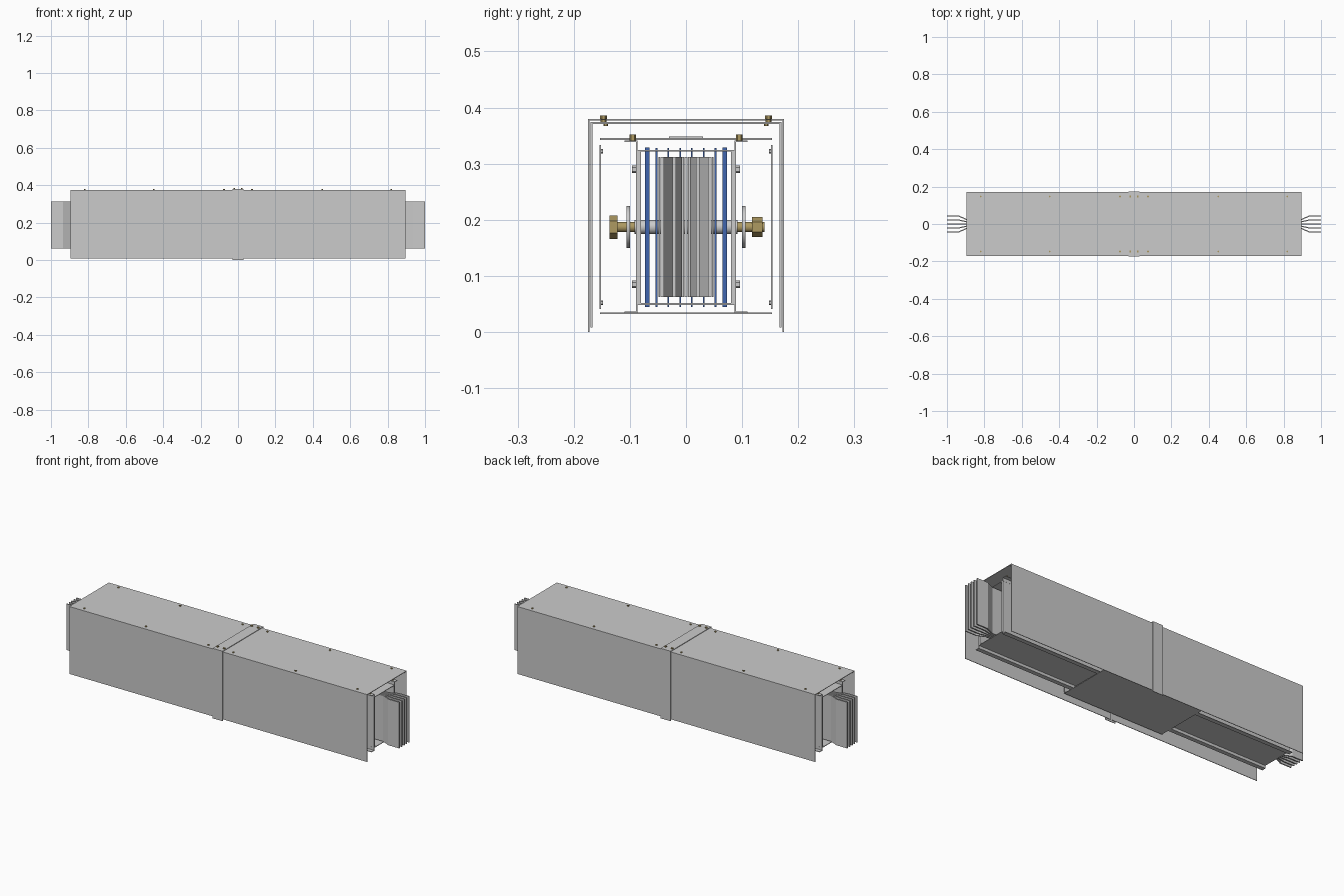
import bpy, bmesh
from math import pi
from mathutils import Matrix, Vector

if "Cube" in bpy.data.objects:
    bpy.data.objects.remove(bpy.data.objects["Cube"])


def material(name, color):
    m = bpy.data.materials.new(name)
    m.diffuse_color = color
    m.use_nodes = True
    m.node_tree.nodes["Principled BSDF"].inputs["Base Color"].default_value = m.diffuse_color
    return m


BLUE = material("insulator_blue", (0.05, 0.13, 0.42, 1))
BRASS = material("bolt_brass", (0.42, 0.32, 0.12, 1))


def finish(name, bm, mat=None):
    bmesh.ops.recalc_face_normals(bm, faces=bm.faces)
    me = bpy.data.meshes.new(name)
    bm.to_mesh(me)
    bm.free()
    ob = bpy.data.objects.new(name, me)
    bpy.context.collection.objects.link(ob)
    if mat:
        me.materials.append(mat)
    return ob


def box(name, x0, x1, y0, y1, z0, z1, mat=None):
    bm = bmesh.new()
    bmesh.ops.create_cube(bm, size=1)
    for v in bm.verts:
        v.co = Vector(((x0 + x1) / 2 + v.co.x * (x1 - x0),
                       (y0 + y1) / 2 + v.co.y * (y1 - y0),
                       (z0 + z1) / 2 + v.co.z * (z1 - z0)))
    return finish(name, bm, mat)


def sheet(name, path, axis, a, b, thick):
    """Bent sheet: a path in (y, z) pulled along x, or in (x, y) pulled along z."""
    bm = bmesh.new()
    rows = []
    for h in (a, b):
        rows.append([bm.verts.new((h, u, v) if axis == 'X' else (u, v, h)) for u, v in path])
    for i in range(len(path) - 1):
        bm.faces.new((rows[0][i], rows[0][i + 1], rows[1][i + 1], rows[1][i]))
    ob = finish(name, bm)
    mod = ob.modifiers.new("thickness", 'SOLIDIFY')
    mod.thickness, mod.offset, mod.use_even_offset = thick, 0, True
    return ob


def rod(name, x, y, z, r, length, axis, sides=24, mat=None):
    """Cylinder or hexagon centred on a point, along Y or Z."""
    bm = bmesh.new()
    rot = Matrix.Rotation(pi / 2, 4, 'X') if axis == 'Y' else Matrix()
    bmesh.ops.create_cone(bm, cap_ends=True, segments=sides, radius1=r, radius2=r, depth=length,
                          matrix=Matrix.Translation((x, y, z)) @ rot)
    for f in bm.faces:
        f.smooth = sides > 8 and len(f.verts) == 4
    for e in bm.edges:
        e.smooth = not any(len(f.verts) > 4 for f in e.link_faces)
    return finish(name, bm, mat)


# Strap over the seam of the two weather covers
sheet("cover_strap", [(-.1735, 0), (-.1735, .3785), (.1735, .3785), (.1735, 0)], 'X', -.03, .03, .003)

for s in (-1, 1):
    # Weather cover
    sheet("weather_cover", [(-.1685, .008), (-.1685, .3725), (.1685, .3725), (.1685, .008)],
          'X', s * .003, s * .895, .003)
    # Duct housing: top and bottom hat channels and side plates
    for name, zi, zo in (("top_channel", .323, .340), ("bottom_channel", .050, .035)):
        sheet(name, [(-.11, zo), (-.088, zo), (-.088, zi), (.088, zi), (.088, zo), (.11, zo)],
              'X', s * .15, s * .88, .003)
    for t in (-1, 1):
        box("housing_side", *sorted((s * .15, s * .88)), *sorted((t * .080, t * .089)), .051, .322)
        # Housing and cover screws
        for x in (.20, .45, .70, .86):
            rod("flange_screw", s * x, t * .095, .346, .006, .012, 'Z', 6, BRASS)
        for x in (.22, .52, .82):
            for z in (.085, .29):
                rod("side_screw", s * x, t * .0925, z, .007, .007, 'Y', 6)
        for x in (.075, .45, .82):
            rod("cover_screw", s * x, t * .147, .376, .005, .005, 'Z', 6, BRASS)
            rod("cover_nut", s * x, t * .143, .3695, .004, .004, 'Z', 6, BRASS)
        rod("strap_screw", s * .02, t * .147, .3825, .006, .007, 'Z', 6, BRASS)
    # Conductor bars, packed in the duct and fanned out at both ends
    for k in range(-2, 3):
        wide, tight = .021 * k, .0105 * k
        path = [(.006, wide), (.10, wide), (.14, tight), (.89, tight), (.935, wide), (1.0, wide)]
        sheet("conductor_bar", [(s * x, y) for x, y in path], 'Z', .062, .312, .006)

# Joint stack: insulators between the bars, contact plates and clamp plates
for k in range(6):
    y = -.0525 + .021 * k
    box("insulator", -.11, .11, y - .0015, y + .0015, .045, .328, BLUE)
for k in range(-2, 3):
    for d in (-.0055, .0055):
        box("contact_plate", -.08, .08, .021 * k + d - .0015, .021 * k + d + .0015, .062, .312)
for t in (-1, 1):
    box("outer_insulator", -.11, .11, t * .069 - .004, t * .069 + .004, .045, .329, BLUE)
    box("clamp_plate", -.11, .11, t * .0845 - .0045, t * .0845 + .0045, .05, .323)
    rod("spring_washer", 0, t * .103, .187, .0375, .006, 'Y', 32)

# Through bolt with sleeve, head and nut
rod("bolt_sleeve", 0, 0, .187, .0125, .184, 'Y', 24)
rod("joint_bolt", 0, .005, .187, .009, .27, 'Y', 24, BRASS)
rod("bolt_head", 0, -.129, .187, .021, .014, 'Y', 6, BRASS)
rod("bolt_nut", 0, .127, .187, .018, .018, 'Y', 6, BRASS)

# Plates that box in the joint
box("joint_top_plate", -.3, .3, -.153, .153, .342, .346)
box("joint_top_label_plate", -.06, .06, -.03, .03, .346, .348)
box("joint_bottom_plate", -.3, .3, -.153, .153, .032, .035)
for t in (-1, 1):
    box("joint_side_plate", -.3, .3, t * .153 - .0015, t * .153 + .0015, .041, .333)
    for x in (-.25, .25):
        for z in (.052, .322):
            rod("joint_side_screw", x, t * .15, z, .004, .005, 'Y', 6)
